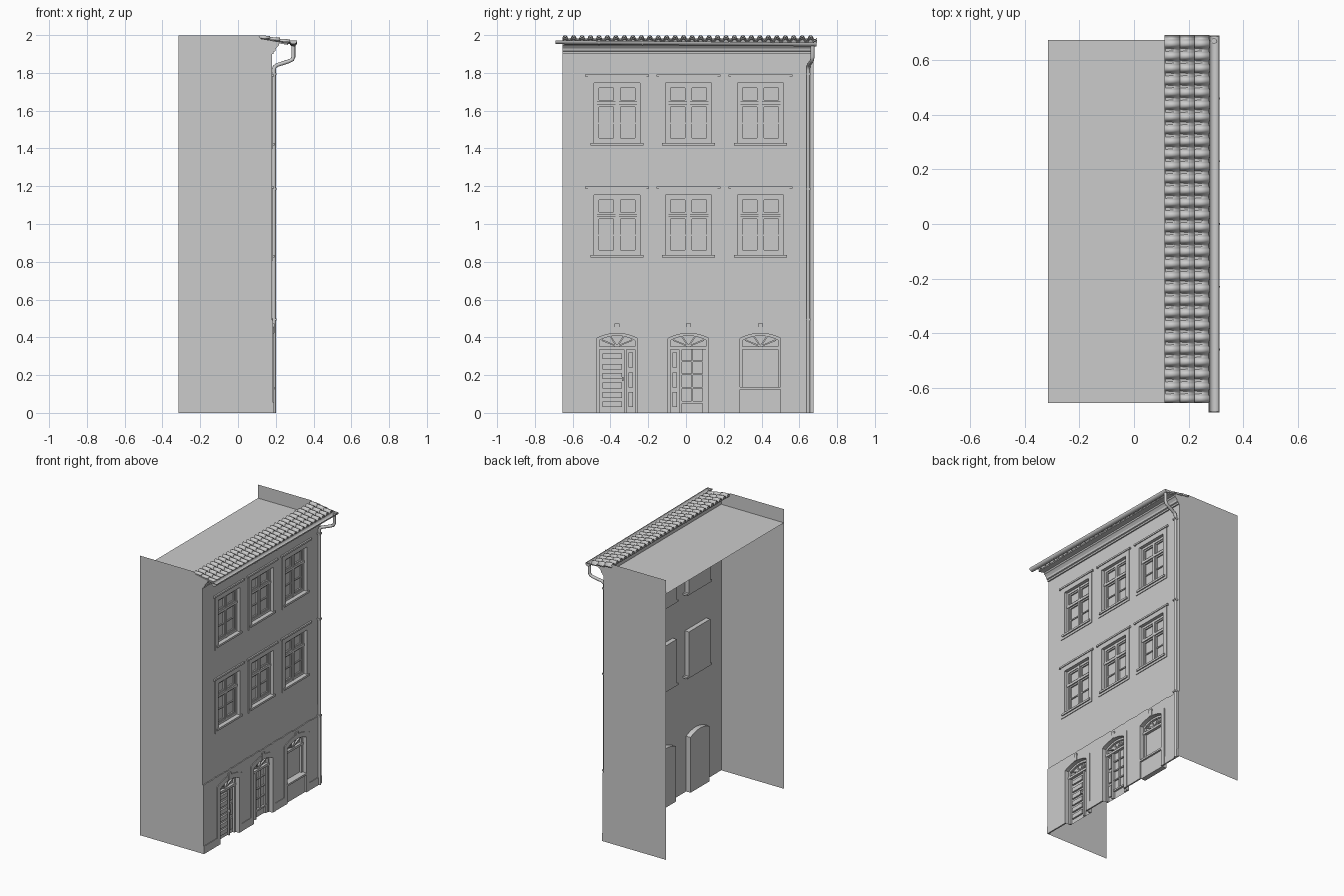
import bpy, bmesh, math, random
from mathutils import Vector

if "Cube" in bpy.data.objects:
    bpy.data.objects.remove(bpy.data.objects["Cube"])

random.seed(4)
Y0, Y1 = -0.655, 0.675          # facade ends
XB, XF = -0.315, 0.18           # back edge and facade plane
COLS = (-0.365, 0.013, 0.394)   # opening centres
WIN_Z = ((0.836, 1.153), (1.43, 1.746))


def finish(name, bm, smooth=False):
    bmesh.ops.recalc_face_normals(bm, faces=bm.faces)
    me = bpy.data.meshes.new(name)
    bm.to_mesh(me)
    bm.free()
    ob = bpy.data.objects.new(name, me)
    bpy.context.collection.objects.link(ob)
    if smooth:
        me.shade_smooth()
        me.set_sharp_from_angle(angle=math.radians(40))
    return ob


def sheet(name, shapes, x, back=None, fill=True, closed=True):
    """Flat shapes in the yz plane at x (each a list of loops, later loops are holes), with rims to x=back."""
    bm = bmesh.new()
    for loops in shapes:
        edges, rims = [], []
        for loop in loops:
            vs = [bm.verts.new((x, y, z)) for y, z in loop]
            pairs = list(zip(vs, vs[1:] + vs[:1]))
            if not closed:
                pairs.pop()
            edges += [bm.edges.new(p) for p in pairs]
            rims.append((vs, pairs))
        if fill:
            bmesh.ops.triangle_fill(bm, use_beauty=True, edges=edges, normal=(1, 0, 0))
        if back is not None:
            for vs, pairs in rims:
                bk = {v: bm.verts.new((back, v.co.y, v.co.z)) for v in vs}
                for a, b in pairs:
                    bm.faces.new((a, b, bk[b], bk[a]))
    return finish(name, bm)


def boxes(name, items):
    bm = bmesh.new()
    for x0, x1, y0, y1, z0, z1 in items:
        vs = bmesh.ops.create_cube(bm, size=1)["verts"]
        for v in vs:
            v.co = Vector((x0 if v.co.x < 0 else x1, y0 if v.co.y < 0 else y1, z0 if v.co.z < 0 else z1))
    return finish(name, bm)


def prism_y(name, prof, y0, y1, closed=True, caps=True, smooth=False, drop=0):
    """Sweep an xz profile along y."""
    bm = bmesh.new()
    a = [bm.verts.new((x, y0, z)) for x, z in prof]
    b = [bm.verts.new((x, y1, z - drop)) for x, z in prof]
    n = len(prof)
    for i in range(n if closed else n - 1):
        bm.faces.new((a[i], a[(i + 1) % n], b[(i + 1) % n], b[i]))
    if caps:
        bm.faces.new(a)
        bm.faces.new(b)
    return finish(name, bm, smooth)


def rect(c, w, z0, z1):
    return [(c - w, z0), (c + w, z0), (c + w, z1), (c - w, z1)]


def arch(c, w, zs, rise, z0=0):
    """Segmental arch outline from bottom left over the top to bottom right."""
    n = 12
    top = [(c - w + 2 * w * i / n, zs + rise * (1 - (2 * i / n - 1) ** 2)) for i in range(n + 1)]
    return [(c - w, z0)] + top + [(c + w, z0)]


def bar(y0, z0, y1, z1, w=0.004):
    d = Vector((y1 - y0, z1 - z0)).normalized() * w
    return [[(y0 - d.y, z0 + d.x), (y0 + d.y, z0 - d.x), (y1 + d.y, z1 - d.x), (y1 - d.y, z1 + d.x)]]


doors = [arch(c, 0.107, 0.395, 0.026) for c in COLS]
bottom = [(Y0, 0)] + [p for d in doors for p in d] + [(Y1, 0)]
windows = [(c, a, b) for a, b in WIN_Z for c in COLS]
HW = 0.121

# walls: facade with openings, two side walls, flat roof; the back is open
sheet("facade", [[bottom + [(Y1, 1.965), (Y0, 1.965)]] + [rect(c, HW, a, b) for c, a, b in windows]], XF)
for name, y in (("side_wall_left", Y0), ("side_wall_right", Y1)):
    bm = bmesh.new()
    bm.faces.new([bm.verts.new((x, y, z)) for x, z in
                  ((XB, 0), (XF, 0), (XF, 1.965), (0.12, 1.98), (0.11, 1.997), (XB, 1.997))])
    finish(name, bm)
bm = bmesh.new()
bm.faces.new([bm.verts.new(p) for p in ((XB, Y0, 1.9), (XF, Y0, 1.9), (XF, Y1, 1.9), (XB, Y1, 1.9))])
finish("flat_roof", bm)

# ground floor plaster with a ragged upper edge
n = 60
ragged = [(Y1 + (Y0 - Y1) * i / n, 0.492 + random.uniform(-0.004, 0.004)) for i in range(n + 1)]
sheet("ground_plaster", [[bottom + ragged]], XF + 0.006, XF)
edges = [Y0] + [v for c in COLS for v in (c - 0.14, c + 0.14)] + [Y1]
boxes("plinth", [(XF, XF + 0.01, a, b, 0, 0.055) for a, b in zip(edges[::2], edges[1::2])])

# windows
XW = XF - 0.032
sheet("window_reveals", [[rect(c, HW, a, b)] for c, a, b in windows], XF, XW, fill=False)
sheet("window_glass", [[rect(c, HW, a, b)] for c, a, b in windows], XW)
sheet("window_frames", [[rect(c, HW, a, b), rect(c, HW - 0.016, a + 0.016, b - 0.016)]
                        for c, a, b in windows], XW + 0.014, XW)
sheet("window_surrounds", [[rect(c, HW + 0.034, a - 0.03, b + 0.034), rect(c, HW, a, b)]
                           for c, a, b in windows], XF + 0.005, XF)
bars, sashes, sills = [], [], []
for c, a, b in windows:
    t = a + (b - a) * 0.66
    m = (a + t) / 2
    bars += [(XW, XW + 0.016, c - 0.009, c + 0.009, a, b), (XW, XW + 0.018, c - HW, c + HW, t - 0.009, t + 0.009),
             (XW, XW + 0.007, c - HW, c + HW, m - 0.004, m + 0.004)]
    for s in (-0.057, 0.057):
        for z0, z1 in ((a + 0.016, t - 0.009), (t + 0.009, b - 0.016)):
            sashes.append([rect(c + s, 0.048, z0, z1), rect(c + s, 0.038, z0 + 0.01, z1 - 0.01)])
    sills += [(XW, XF + 0.013, c - 0.14, c + 0.14, a - 0.014, a),
              (XF, XF + 0.011, c - 0.17, c + 0.17, b + 0.034, b + 0.046)]
boxes("window_bars", bars)
sheet("window_sashes", sashes, XW + 0.009, XW)
boxes("window_sills_and_hoods", sills)

# door openings
XD = XF - 0.035
sheet("door_reveals", [[d] for d in doors], XF + 0.006, XD, fill=False, closed=False)
sheet("door_surrounds", [[arch(c, 0.14, 0.42, 0.034) + d[::-1]] for c, d in zip(COLS, doors)], XF + 0.011, XF)
boxes("keystones", [(XF, XF + 0.014, c - 0.014, c + 0.014, 0.422, 0.472) for c in COLS])
sheet("door_panels", [[d] for d in doors], XD)
sheet("door_frames", [[d[:] + arch(c, 0.094, 0.384, 0.024)[::-1]] for c, d in zip(COLS, doors)], XD + 0.016, XD)
parts = [(XD, XD + 0.02, c - 0.107, c + 0.107, 0.336, 0.352) for c in COLS]

# left door: horizontal slats beside a narrow panelled leaf
c = COLS[0]
parts += [(XD, XD + 0.012, c - 0.078, c + 0.025, z, z + 0.03) for z in (0.03, 0.08, 0.13, 0.18, 0.23, 0.285)]
parts += [(XD, XD + 0.014, c + 0.038, c + 0.05, 0, 0.34)]
parts += [(XD, XD + 0.01, c + 0.06, c + 0.084, z, z + 0.08) for z in (0.03, 0.135, 0.24)]
parts += [(XD, XD + 0.03, c + 0.027, c + 0.034, 0.17, 0.19)]
# middle door: narrow panelled leaf beside a glazed leaf
c = COLS[1]
parts += [(XD, XD + 0.01, c - 0.085, c - 0.06, z, z + 0.08) for z in (0.03, 0.135, 0.24)]
parts += [(XD, XD + 0.016, c - 0.05, c - 0.034, 0, 0.34), (XD, XD + 0.014, c - 0.034, c + 0.094, 0.05, 0.062),
          (XD, XD + 0.012, c + 0.074, c + 0.094, 0, 0.34), (XD, XD + 0.012, c + 0.016, c + 0.024, 0.06, 0.34)]
parts += [(XD, XD + 0.009, c - 0.034, c + 0.08, z, z + 0.008) for z in (0.13, 0.2, 0.27)]
# right opening: shop window above a solid apron
c = COLS[2]
parts += [(XD, XF, c - 0.107, c + 0.107, 0, 0.125), (XD, XF + 0.012, c - 0.115, c + 0.115, 0.125, 0.138)]
boxes("door_joinery", parts)
fan = [bar(c, 0.352, c + dy, zt) for c in COLS for dy, zt in ((-0.08, 0.385), (-0.035, 0.405), (0.035, 0.405), (0.08, 0.385))]
sheet("fanlight_bars", fan, XD + 0.012, XD)

# cornice and boarding under the tiles
prism_y("cornice", [(XF, 1.9), (0.189, 1.9), (0.189, 1.912), (0.197, 1.915), (0.2, 1.928),
                    (0.212, 1.942), (0.218, 1.945), (0.218, 1.962), (XF, 1.966)], Y0, Y1)
prism_y("eaves_board", [(0.115, 1.974), (0.265, 1.948), (0.265, 1.956), (0.115, 1.982)], Y0, Y1)

# barrel roof tiles in overlapping courses
TY0, TY1, N, K = -0.655, 0.69, 30, 12
bm = bmesh.new()
for k in range(3):
    xa = 0.112 + k * 0.0535
    rows = []
    for x, lift in ((xa, 0), (xa + 0.057, 0.006)):
        row = []
        for i in range(N * K + 1):
            t = (i % K) / K
            if t <= 0.67:
                h = 0.017 * math.sqrt(max(0, 1 - ((t - 0.333) / 0.337) ** 2))
            else:
                h = -0.004 * math.sin((t - 0.67) / 0.33 * math.pi)
            row.append(bm.verts.new((x, TY0 + (TY1 - TY0) * i / (N * K), 1.982 - 0.17 * (x - 0.112) + lift + h)))
        rows.append(row)
    for i in range(N * K):
        bm.faces.new((rows[0][i], rows[1][i], rows[1][i + 1], rows[0][i + 1]))
tiles = finish("roof_tiles", bm, True)
mod = tiles.modifiers.new("thickness", "SOLIDIFY")
mod.thickness = 0.003

# half-round gutter with brackets and end caps
GX, GZ, R = 0.293, 1.972, 0.02
arc = [(GX + R * math.cos(math.pi + math.pi * i / 12), GZ + R * math.sin(math.pi + math.pi * i / 12)) for i in range(13)]
inner = [(GX + (x - GX) * 0.88, GZ + (z - GZ) * 0.88) for x, z in arc[::-1]]
prism_y("gutter", arc + inner, -0.688, 0.688, smooth=True, drop=0.012)
for i, y in enumerate((-0.688, 0.688)):
    prism_y(f"gutter_cap_{i}", [(x, z - 0.012 * i) for x, z in arc], y - 0.002, y + 0.002)
for i, y in enumerate((-0.46, -0.23, 0, 0.23, 0.46)):
    band = [(GX + (x - GX) * 1.1, GZ - 0.006 + (z - GZ) * 1.1) for x, z in arc]
    prism_y(f"gutter_bracket_{i}", band, y - 0.003, y + 0.003, closed=False, caps=False)

# downpipe swept along a path, with collars
cu = bpy.data.curves.new("downpipe_path", "CURVE")
cu.dimensions = "3D"
cu.bevel_depth = 0.0105
cu.bevel_resolution = 3
cu.use_fill_caps = True
path = [(GX, 0.67, 1.95), (GX, 0.67, 1.885), (0.287, 0.668, 1.87), (0.268, 0.664, 1.861),
        (0.208, 0.65, 1.842), (0.194, 0.648, 1.832), (0.19, 0.647, 1.815), (0.19, 0.647, 0)]
sp = cu.splines.new("POLY")
sp.points.add(len(path) - 1)
for p, co in zip(sp.points, path):
    p.co = (*co, 1)
tmp = bpy.data.objects.new("downpipe_path", cu)
bpy.context.collection.objects.link(tmp)
bpy.context.view_layer.update()
me = bpy.data.meshes.new_from_object(tmp.evaluated_get(bpy.context.evaluated_depsgraph_get()))
bpy.data.objects.remove(tmp)
me.shade_smooth()
bpy.context.collection.objects.link(bpy.data.objects.new("downpipe", me))
boxes("pipe_collars", [(XF, 0.203, 0.634, 0.66, z, z + 0.01) for z in (0.49, 1.18, 1.79)])
